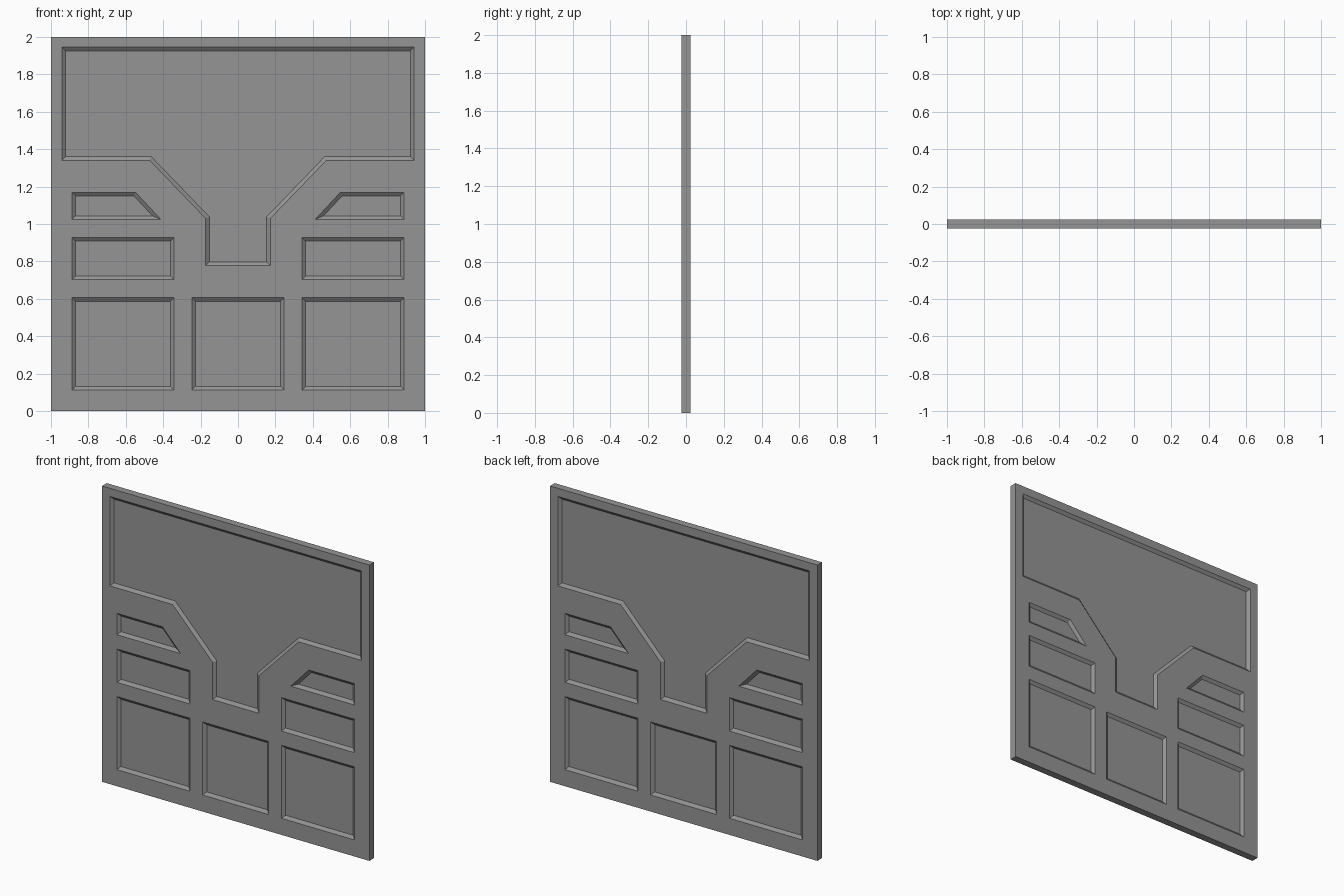
import bpy
import bmesh

if "Cube" in bpy.data.objects:
    bpy.data.objects.remove(bpy.data.objects["Cube"], do_unlink=True)

HALF = 0.025       # half the panel thickness
SLOPE = 0.02       # width of the sloped border of each recess
DEPTH = 0.016      # depth of each recess


def rect(x0, x1, z0, z1):
    return [(x0, z0), (x1, z0), (x1, z1), (x0, z1)]


def mirror(points):
    return [(-x, z) for x, z in reversed(points)]


# Recess outlines, anticlockwise in x and z
half_window = [(0.173, 0.777), (0.173, 1.03), (0.472, 1.34), (0.941, 1.34), (0.941, 1.945)]
window = half_window + mirror(half_window)
wedge = [(0.412, 1.024), (0.888, 1.024), (0.888, 1.169), (0.547, 1.169)]
middle = rect(0.342, 0.888, 0.702, 0.928)
lower = rect(0.342, 0.888, 0.112, 0.606)
centre = rect(-0.247, 0.247, 0.112, 0.606)
recesses = [window, centre]
for shape in (wedge, middle, lower):
    recesses += [shape, mirror(shape)]

bm = bmesh.new()


def loop(points, y):
    verts = [bm.verts.new((x, y, z)) for x, z in points]
    edges = [bm.edges.new((v, verts[i - 1])) for i, v in enumerate(verts)]
    return verts, edges


# Front and back: flat frame around sloped, sunken recesses
rims = []
for side in (-1, 1):
    rim, border = loop(rect(-1, 1, 0, 2), side * HALF)
    rims.append(rim)
    floors = []
    outlines = []
    for points in recesses:
        verts, edges = loop(points, side * HALF)
        outlines.append(verts)
        border += edges
    bmesh.ops.triangle_fill(bm, edges=border, use_beauty=True, normal=(0, side, 0))
    for verts in outlines:
        floors.append(bm.faces.new(verts if side < 0 else verts[::-1]))
    bm.normal_update()
    bmesh.ops.inset_individual(bm, faces=floors, thickness=SLOPE, depth=-DEPTH,
                               use_even_offset=True)

# Outer edges of the panel
front, back = rims
for i in range(4):
    bm.faces.new((front[i - 1], front[i], back[i], back[i - 1]))

bmesh.ops.recalc_face_normals(bm, faces=bm.faces[:])
bmesh.ops.dissolve_limit(bm, angle_limit=0.01, verts=bm.verts[:], edges=bm.edges[:])

mesh = bpy.data.meshes.new("wall_panel")
bm.to_mesh(mesh)
bm.free()

# Plain grey
grey = bpy.data.materials.new("grey")
grey.use_nodes = True
colour = (0.3, 0.3, 0.3, 1)
grey.diffuse_color = colour
grey.node_tree.nodes["Principled BSDF"].inputs["Base Color"].default_value = colour
mesh.materials.append(grey)

panel = bpy.data.objects.new("wall_panel", mesh)
bpy.context.collection.objects.link(panel)
